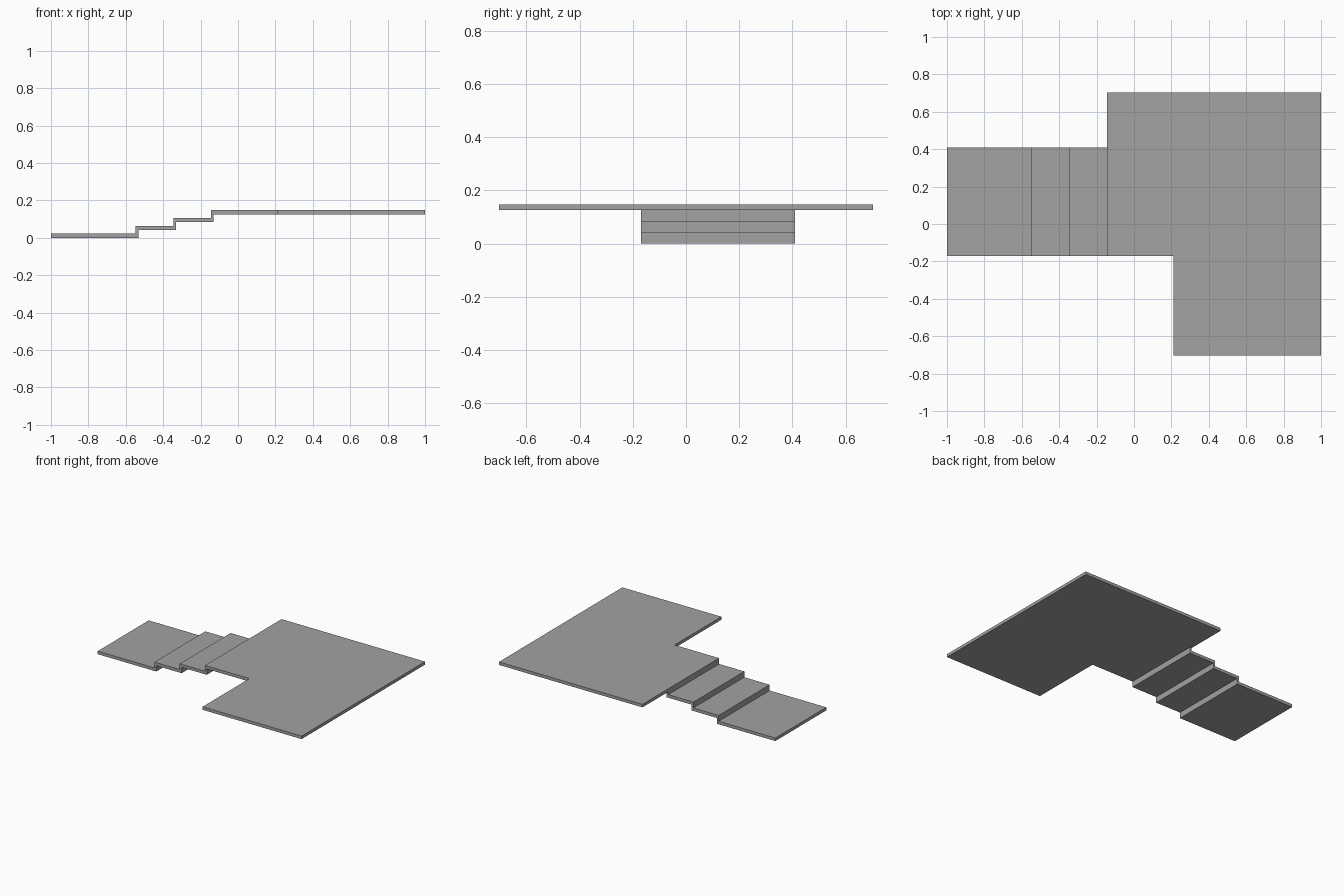
import bpy, bmesh
from mathutils import Vector

cube = bpy.data.objects.get("Cube")
if cube:
    bpy.data.objects.remove(cube, do_unlink=True)

# Plain grey concrete
grey = bpy.data.materials.new("concrete_grey")
grey.use_nodes = True
colour = (0.36, 0.36, 0.36, 1)
grey.diffuse_color = colour
grey.node_tree.nodes["Principled BSDF"].inputs["Base Color"].default_value = colour


def extrude_outline(name, points, offset):
    """Make a solid by sweeping a flat outline along an offset."""
    bm = bmesh.new()
    face = bm.faces.new([bm.verts.new(p) for p in points])
    swept = bmesh.ops.extrude_face_region(bm, geom=[face], use_keep_orig=True)
    verts = [v for v in swept["geom"] if isinstance(v, bmesh.types.BMVert)]
    bmesh.ops.translate(bm, verts=verts, vec=Vector(offset))
    bmesh.ops.recalc_face_normals(bm, faces=bm.faces)
    mesh = bpy.data.meshes.new(name)
    bm.to_mesh(mesh)
    bm.free()
    mesh.materials.append(grey)
    obj = bpy.data.objects.new(name, mesh)
    bpy.context.collection.objects.link(obj)
    return obj


THICK = 0.022      # slab thickness
RISE = 0.042       # height of each step
RISER = 0.015      # riser wall thickness
FRONT, BACK = -0.17, 0.41
riser_x = [-0.548, -0.346, -0.145]
deck_z = 3 * RISE

# Folded stair: lower landing, two treads and three risers in one profile
upper = [(-1, THICK)]
lower = [(-1, 0)]
for i, x in enumerate(riser_x):
    z = i * RISE
    top = z + RISE + THICK if i < 2 else deck_z
    upper += [(x, z + THICK), (x, top)]
    lower += [(x + RISER, z), (x + RISER, z + RISE)]
profile = upper + lower[::-1]
extrude_outline("folded_stairs", [(x, FRONT, z) for x, z in profile],
                (0, BACK - FRONT, 0))

# L-shaped upper deck
left, notch, side = riser_x[-1], 0.21, 0.703
outline = [(left, FRONT), (notch, FRONT), (notch, -side),
           (1, -side), (1, side), (left, side)]
extrude_outline("upper_deck", [(x, y, deck_z) for x, y in outline], (0, 0, THICK))
